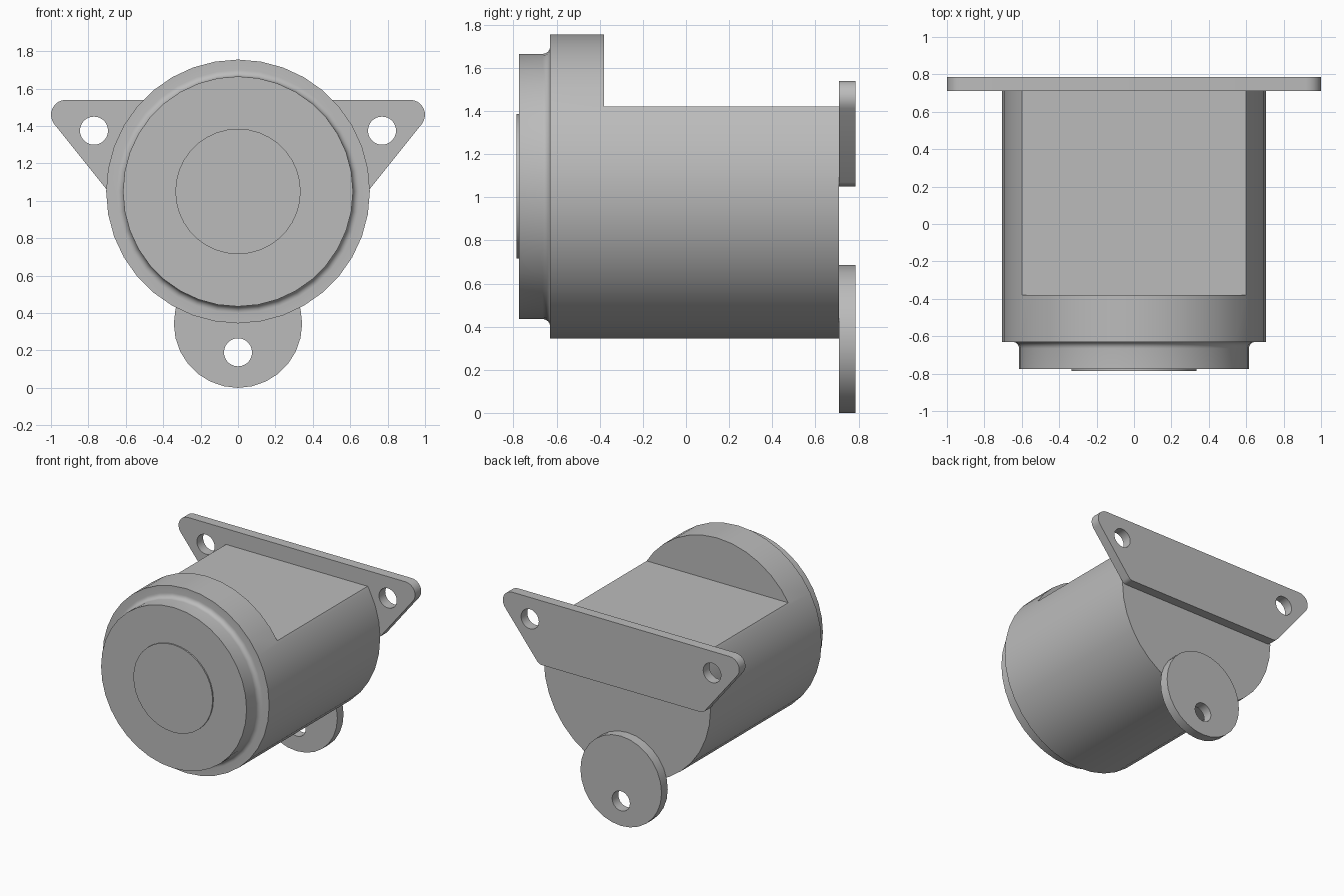
import bpy, bmesh
from math import sin, cos, pi, radians
from mathutils import Vector

cube = bpy.data.objects.get("Cube")
if cube:
    bpy.data.objects.remove(cube)

grey = bpy.data.materials.new("Plain Grey")
grey.use_nodes = True
colour = (0.5, 0.5, 0.5, 1)
grey.diffuse_color = colour
grey.node_tree.nodes["Principled BSDF"].inputs["Base Color"].default_value = colour

AXIS_Z = 1.05
BACK, REAR = 0.71, 0.785


def select(obj):
    bpy.ops.object.select_all(action='DESELECT')
    obj.select_set(True)
    bpy.context.view_layer.objects.active = obj


def arc(cx, cz, r, start=0, end=360, steps=28):
    """Points on an arc; a full turn leaves out the repeated end point."""
    n = steps if end - start == 360 else steps + 1
    angles = [radians(start + (end - start) * i / steps) for i in range(n)]
    return [(cx + r * cos(a), cz + r * sin(a)) for a in angles]


def plate(name, *loops):
    """Flat mounting plate: the first loop is the outline, the rest are holes."""
    curve = bpy.data.curves.new(name, 'CURVE')
    curve.dimensions = '2D'
    curve.fill_mode = 'BOTH'
    curve.extrude = (REAR - BACK) / 2
    for loop in loops:
        spline = curve.splines.new('POLY')
        spline.points.add(len(loop) - 1)
        for p, (x, z) in zip(spline.points, loop):
            p.co = (x, z, 0, 1)
        spline.use_cyclic_u = True
    obj = bpy.data.objects.new(name, curve)
    bpy.context.collection.objects.link(obj)
    obj.location.y = (BACK + REAR) / 2
    obj.rotation_euler.x = pi / 2
    select(obj)
    bpy.ops.object.convert(target='MESH')
    finish(bpy.context.object)


def finish(obj):
    obj.data.materials.clear()
    obj.data.materials.append(grey)
    select(obj)
    bpy.ops.object.shade_smooth_by_angle(angle=radians(30))


def lathe(name, profile, sides):
    """Turn a (radius, y) profile about the housing axis and cap both ends."""
    bm = bmesh.new()
    rings = [[bm.verts.new((x, y, z)) for x, z in arc(0, AXIS_Z, r, steps=sides)]
             for r, y in profile]
    for a, b in zip(rings, rings[1:]):
        for i in range(sides):
            j = (i + 1) % sides
            bm.faces.new((a[i], a[j], b[j], b[i]))
    bm.faces.new(rings[0])
    bm.faces.new(rings[-1])
    bmesh.ops.recalc_face_normals(bm, faces=bm.faces)
    mesh = bpy.data.meshes.new(name)
    bm.to_mesh(mesh)
    bm.free()
    obj = bpy.data.objects.new(name, mesh)
    bpy.context.collection.objects.link(obj)
    return obj


# Housing: raised front disc, stepped nose with a concave fillet, main barrel
fillet = [(r, y) for y, r in arc(-0.665, 0.65, 0.035, -90, 0, 6)]
profile = [(0.335, -REAR), (0.335, -0.775), (0.615, -0.775)] + fillet
profile += [(0.705, -0.63), (0.705, BACK)]
housing = lathe("housing", profile, 36)

# Flat milled along the top of the barrel behind the front collar
bpy.ops.mesh.primitive_cube_add(size=2, location=(0, 0.62, 2.42))
cutter = bpy.context.object
cutter.name = "flat_cutter"
cutter.hide_render = True
cut = housing.modifiers.new("flat", 'BOOLEAN')
cut.operation = 'DIFFERENCE'
cut.solver = 'EXACT'
cut.object = cutter
select(housing)
bpy.ops.object.modifier_apply(modifier=cut.name)
bpy.data.objects.remove(cutter)
finish(housing)

# Upper mounting plate with rounded ears and two bolt holes
right_half = arc(0.67, 1.10, 0.05, -90, -38, 4) + arc(0.92, 1.46, 0.08, -38, 90, 8)
left_half = [(-x, z) for x, z in reversed(right_half)]
plate("upper_mounting_plate", right_half + left_half,
      arc(0.77, 1.375, 0.075), arc(-0.77, 1.375, 0.075))

# Lower round mounting tab with its bolt hole
plate("lower_mounting_tab", arc(0, 0.343, 0.343), arc(0, 0.19, 0.075))
